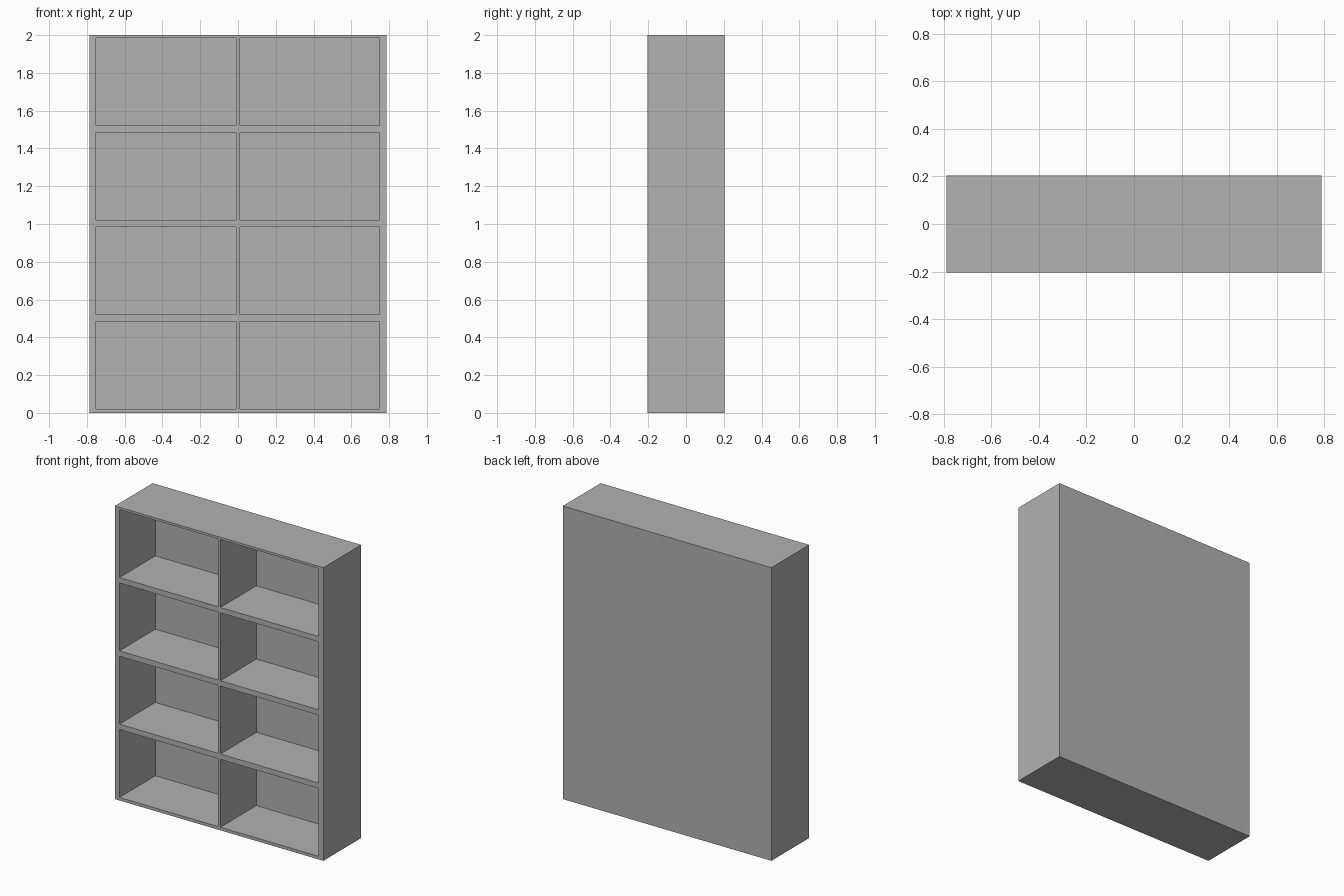
import bpy
from mathutils import Matrix, Vector

if "Cube" in bpy.data.objects:
    bpy.data.objects.remove(bpy.data.objects["Cube"])

WIDTH, DEPTH, HEIGHT = 1.574, 0.407, 2.0
BACK = 0.02                              # thickness of the back panel
COLUMNS = [(-0.752, -0.01), (0.01, 0.75)]
ROWS = 4
ROW_PITCH, ROW_START, ROW_HEIGHT = 0.5, 0.021, 0.463

grey = bpy.data.materials.new("grey")
grey.use_nodes = True
colour = (0.445, 0.445, 0.445, 1)
grey.diffuse_color = colour
grey.node_tree.nodes["Principled BSDF"].inputs["Base Color"].default_value = colour


def box(name, low, high):
    """Axis-aligned box between two corners."""
    low, high = Vector(low), Vector(high)
    bpy.ops.mesh.primitive_cube_add(size=1)
    obj = bpy.context.object
    obj.name = name
    obj.data.transform(Matrix.LocRotScale((low + high) / 2, None, high - low))
    obj.data.materials.append(grey)
    return obj


# Solid case of the shelf unit
case = box("shelf_unit", (-WIDTH / 2, -DEPTH / 2, 0), (WIDTH / 2, DEPTH / 2, HEIGHT))

# Open compartments cut in from the front, two columns by four rows
for left, right in COLUMNS:
    for row in range(ROWS):
        bottom = ROW_START + row * ROW_PITCH
        cutter = box("compartment_cutter", (left, -DEPTH, bottom),
                     (right, DEPTH / 2 - BACK, bottom + ROW_HEIGHT))
        cutter.hide_render = True
        cut = case.modifiers.new("compartment", 'BOOLEAN')
        cut.operation = 'DIFFERENCE'
        cut.solver = 'EXACT'
        cut.object = cutter
        bpy.context.view_layer.objects.active = case
        bpy.ops.object.modifier_apply(modifier=cut.name)
        bpy.data.objects.remove(cutter)
